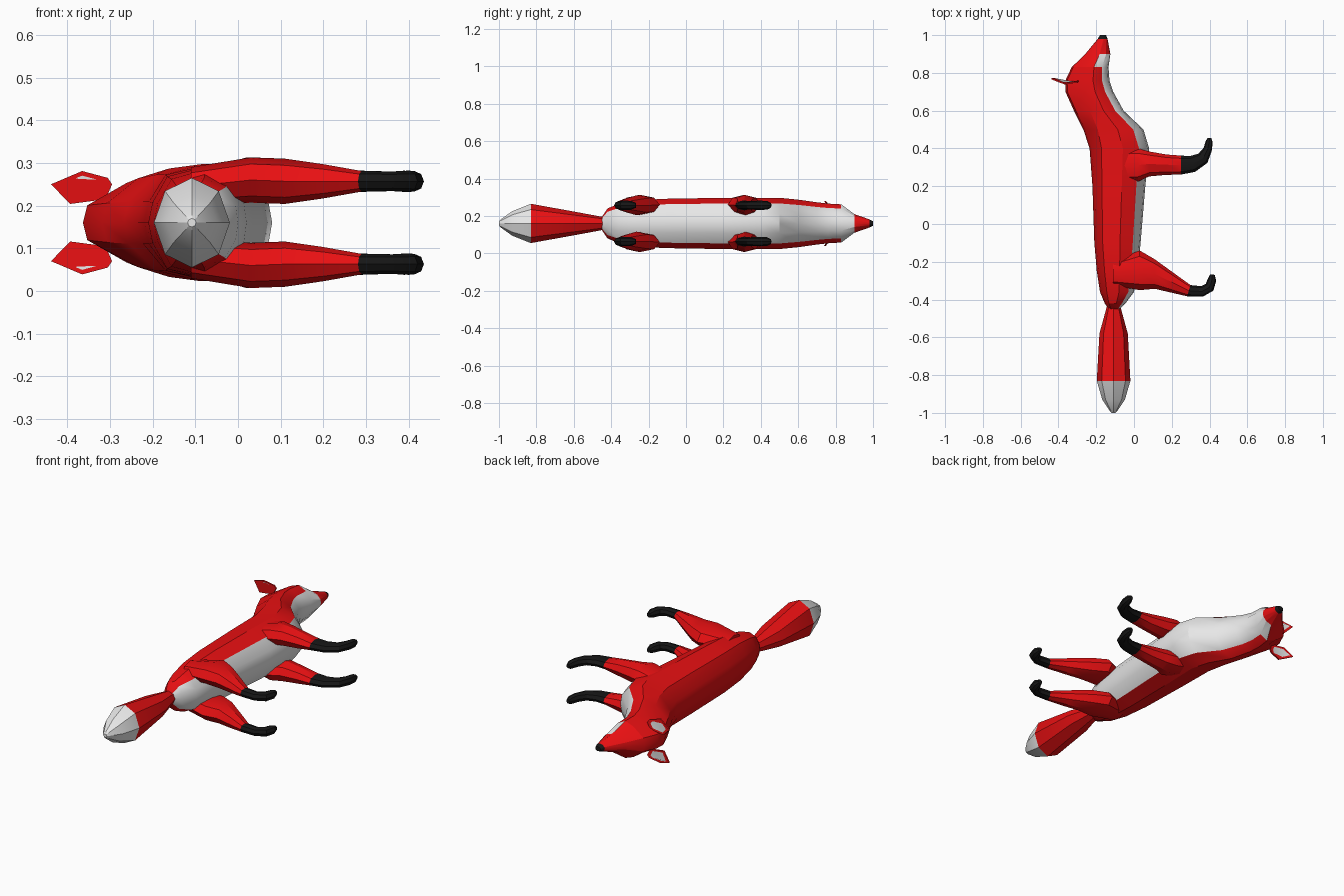
import bpy, bmesh, math
from mathutils import Vector

if "Cube" in bpy.data.objects:
    bpy.data.objects.remove(bpy.data.objects["Cube"], do_unlink=True)

MID = 0.16          # height of the animal's own mirror plane (it lies on its side)


def material(name, rgb):
    m = bpy.data.materials.new(name)
    m.use_nodes = True
    m.diffuse_color = (*rgb, 1)
    m.node_tree.nodes["Principled BSDF"].inputs["Base Color"].default_value = (*rgb, 1)
    return m


RED = material("fur red", (0.8, 0.005, 0.006))
WHITE = material("fur white", (0.8, 0.8, 0.8))
BLACK = material("paw black", (0.008, 0.008, 0.008))


def finish(name, bm, mats):
    bmesh.ops.recalc_face_normals(bm, faces=bm.faces)
    me = bpy.data.meshes.new(name)
    bm.to_mesh(me)
    bm.free()
    for m in mats:
        me.materials.append(m)
    ob = bpy.data.objects.new(name, me)
    bpy.context.collection.objects.link(ob)
    bpy.ops.object.select_all(action="DESELECT")
    ob.select_set(True)
    bpy.context.view_layer.objects.active = ob
    bpy.ops.object.shade_smooth_by_angle(angle=math.radians(28))
    return ob


def loft(name, rings, mats, rule):
    """Skin a list of rings; rule(ring, side) gives the material slot."""
    bm = bmesh.new()
    vs = [[bm.verts.new(p) for p in r] for r in rings]
    n = len(rings[0])
    for i in range(len(vs) - 1):
        for j in range(n):
            k = (j + 1) % n
            f = bm.faces.new((vs[i][j], vs[i][k], vs[i + 1][k], vs[i + 1][j]))
            f.material_index = rule(i, j)
    bm.faces.new(vs[0]).material_index = rule(0, 0)
    bm.faces.new(vs[-1]).material_index = rule(len(vs) - 2, 0)
    return finish(name, bm, mats)


# Body, neck and head: (y, back x, belly x, half width, shoulder depth fraction)
BODY = [
    (-0.45, -0.135, -0.075, 0.035, 0.20),
    (-0.42, -0.155, -0.045, 0.080, 0.20),
    (-0.36, -0.180, 0.000, 0.105, 0.20),
    (-0.25, -0.197, 0.020, 0.125, 0.19),
    (-0.10, -0.210, 0.035, 0.132, 0.18),
    (0.20, -0.220, 0.060, 0.137, 0.18),
    (0.40, -0.235, 0.080, 0.137, 0.20),
    (0.50, -0.268, 0.050, 0.137, 0.24),
    (0.60, -0.318, -0.055, 0.127, 0.32),
    (0.70, -0.363, -0.110, 0.113, 0.40),
    (0.76, -0.363, -0.130, 0.106, 0.42),
    (0.83, -0.330, -0.135, 0.102, 0.35),
    (0.90, -0.258, -0.125, 0.050, 0.25),
    (0.98, -0.192, -0.140, 0.022, 0.25),
    (1.00, -0.180, -0.148, 0.012, 0.25),
]


def body_ring(y, back, belly, w, sh):
    d = belly - back
    half = [(0, 0), (0.04, 0.36), (sh, 0.82), (0.5 + sh * 0.3, 1.0),
            (0.83, 0.78), (0.97, 0.38), (1, 0)]
    pts = half + [(a, -b) for a, b in half[-2:0:-1]]
    return [(back + d * a, y, MID + w * b) for a, b in pts]


def body_rule(i, j):
    if BODY[i][0] >= 0.97:
        return 2                                   # nose
    if BODY[i][0] >= 0.89:
        return 0                                   # muzzle
    cheek = BODY[i][0] >= 0.82
    return 1 if (3 if cheek else 4) <= j <= (8 if cheek else 7) else 0


loft("body_and_head", [body_ring(*s) for s in BODY], [RED, WHITE, BLACK], body_rule)

# Tail: (y, half height along x, half width along z)
TAIL = [(-0.43, 0.034, 0.032), (-0.58, 0.075, 0.06), (-0.83, 0.089, 0.105),
        (-0.93, 0.060, 0.065), (-0.99, 0.020, 0.022), (-1.0, 0.010, 0.010)]
OCT = [(math.cos(t * math.pi / 4), math.sin(t * math.pi / 4)) for t in range(8)]
loft("tail", [[(-0.108 + a * c, y, MID + b * s) for c, s in OCT] for y, a, b in TAIL],
     [RED, WHITE], lambda i, j: 1 if i >= 2 else 0)

# Legs: (x, y, half depth, distance from mirror plane, half thickness)
HIND = [(-0.11, -0.26, 0.065, 0.085, 0.045), (0.03, -0.245, 0.105, 0.100, 0.053),
        (0.11, -0.265, 0.078, 0.097, 0.053), (0.20, -0.308, 0.056, 0.097, 0.040),
        (0.29, -0.353, 0.031, 0.097, 0.024), (0.36, -0.357, 0.028, 0.097, 0.023),
        (0.400, -0.335, 0.027, 0.097, 0.025), (0.413, -0.295, 0.023, 0.097, 0.024),
        (0.415, -0.268, 0.012, 0.097, 0.013)]
FRONT = [(-0.06, 0.31, 0.085, 0.085, 0.045), (0.02, 0.312, 0.088, 0.100, 0.053),
         (0.08, 0.318, 0.066, 0.098, 0.053), (0.17, 0.314, 0.054, 0.097, 0.042),
         (0.25, 0.312, 0.050, 0.097, 0.027), (0.31, 0.318, 0.044, 0.097, 0.024),
         (0.365, 0.348, 0.034, 0.097, 0.023), (0.390, 0.395, 0.023, 0.097, 0.025),
         (0.398, 0.435, 0.019, 0.097, 0.023), (0.400, 0.455, 0.010, 0.097, 0.012)]


def leg(name, path, side):
    rings = []
    for i, (x, y, a, off, b) in enumerate(path):
        p, q = path[max(i - 1, 0)], path[min(i + 1, len(path) - 1)]
        t = Vector((q[0] - p[0], q[1] - p[1])).normalized()
        if x < 0.27:                               # upper sections stay square to the leg
            t = Vector((1, 0))
        rings.append([(x - t.y * a * c, y + t.x * a * c, MID + side * off + b * s)
                      for c, s in OCT])
    loft(name, rings, [RED, BLACK], lambda i, j: 1 if i >= 4 else 0)


# Ears: a bent diamond, red behind with a white inset in front
EAR = [(-0.295, 0.755, 0.090), (-0.305, 0.752, 0.105), (-0.365, 0.742, 0.121),
       (-0.438, 0.770, 0.090), (-0.393, 0.752, 0.044), (-0.310, 0.752, 0.055)]


def ear(name, side):
    bm = bmesh.new()
    back = [bm.verts.new((x, y - 0.004, MID + side * z)) for x, y, z in EAR]
    front = [bm.verts.new((x, y + 0.004, MID + side * z)) for x, y, z in EAR]
    cx, cz = -0.365, MID + side * 0.083
    inner = [bm.verts.new((cx + (v.co.x - cx) * 0.72, v.co.y - 0.002,
                           cz + (v.co.z - cz) * 0.72)) for v in front]
    bm.faces.new(back)
    bm.faces.new(inner).material_index = 1
    for j in range(6):
        k = (j + 1) % 6
        bm.faces.new((back[j], back[k], front[k], front[j]))
        bm.faces.new((front[j], front[k], inner[k], inner[j]))
    finish(name, bm, [RED, WHITE])


for side, tag in ((1, "upper"), (-1, "lower")):
    leg("hind_leg_" + tag, HIND, side)
    leg("front_leg_" + tag, FRONT, side)
    ear("ear_" + tag, side)
